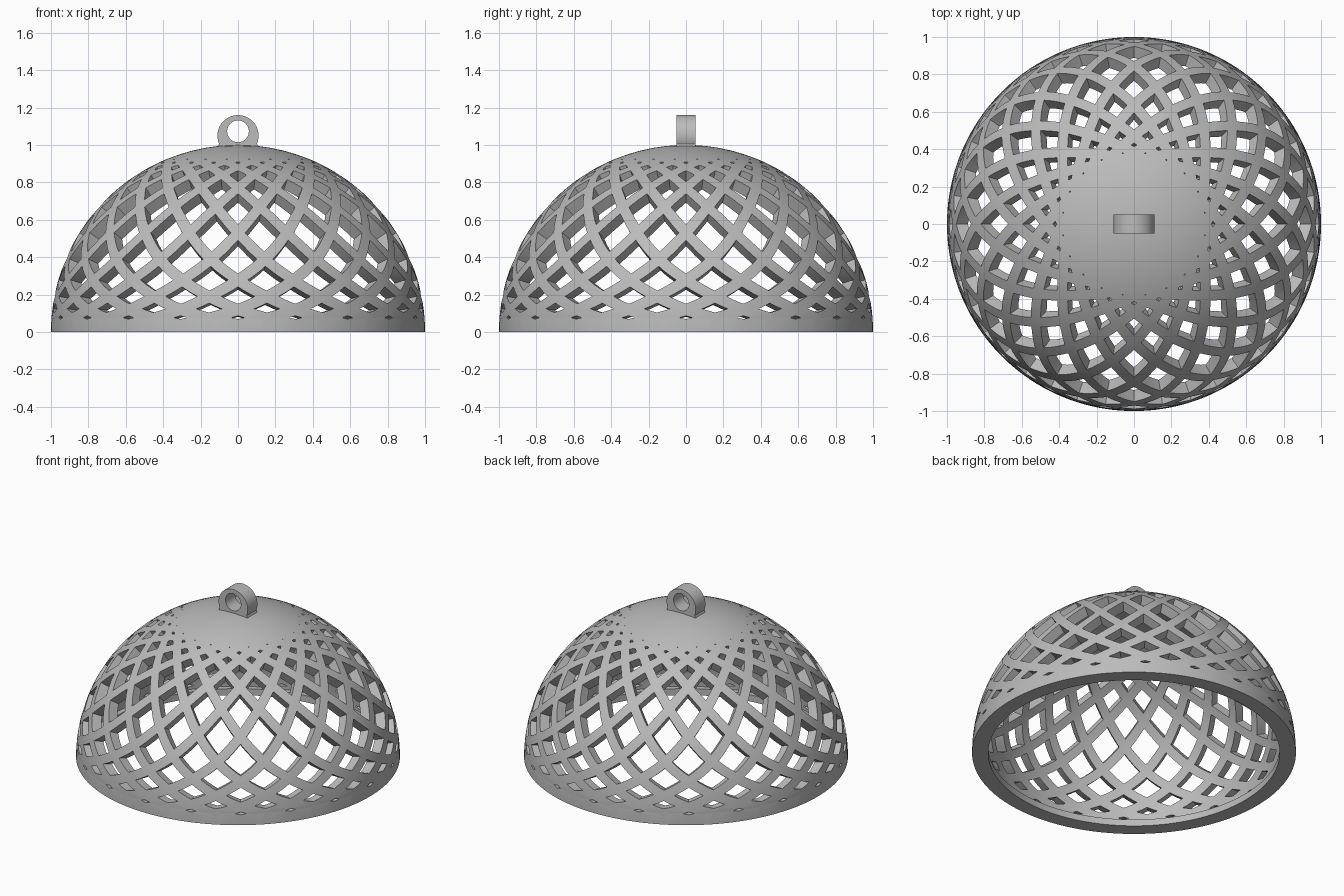
import bpy
import bmesh
from math import sin, cos, pi, radians, hypot, floor

if "Cube" in bpy.data.objects:
    bpy.data.objects.remove(bpy.data.objects["Cube"])

COLUMNS = 20            # openings around the dome
SUB = 4                 # segments per strip between two crossings
STEPS = COLUMNS * SUB * 2
HALF_STRIP = 0.03       # half the strip width
INNER = 0.935           # inner radius of the shell
LIP = 0.9               # inner radius of the thicker rim
# latitude of each row of openings, with one extra row at either end
ROWS = [2.2, 4.2, 6.8, 10.8, 16, 22.8, 32, 42, 50.5, 57.3, 62, 65.2, 67.6, 69.6]
LAST = len(ROWS) - 1

grey = bpy.data.materials.new("matte grey")
grey.use_nodes = True
grey.diffuse_color = (0.5, 0.5, 0.5, 1)
grey.node_tree.nodes["Principled BSDF"].inputs["Base Color"].default_value = (0.5, 0.5, 0.5, 1)


def add_object(name, verts, faces):
    mesh = bpy.data.meshes.new(name)
    mesh.from_pydata(verts, [], faces)
    bm = bmesh.new()
    bm.from_mesh(mesh)
    bmesh.ops.recalc_face_normals(bm, faces=bm.faces)
    bm.to_mesh(mesh)
    bm.free()
    mesh.materials.append(grey)
    obj = bpy.data.objects.new(name, mesh)
    bpy.context.collection.objects.link(obj)
    bpy.ops.object.select_all(action="DESELECT")
    bpy.context.view_layer.objects.active = obj
    obj.select_set(True)
    bpy.ops.object.shade_smooth_by_angle(angle=radians(35))


def latitude(k):
    """Smooth curve through the row latitudes."""
    i = min(max(floor(k), 0), LAST - 1)
    t = k - i
    p1, p2 = ROWS[i], ROWS[i + 1]
    p0 = ROWS[i - 1] if i > 0 else 2 * p1 - p2
    p3 = ROWS[i + 2] if i + 2 <= LAST else 2 * p2 - p1
    return p1 + 0.5 * t * (p2 - p0 + t * (2 * p0 - 5 * p1 + 4 * p2 - p3
                                          + t * (3 * (p1 - p2) + p3 - p0)))


# --- lattice dome: outer skin, collected as shared points on the sphere ---
index, points, skin = {}, [], []


def point(step, lat):
    key = (round(step, 3) % STEPS, round(lat, 4))
    if key not in index:
        a, b = 2 * pi * step / STEPS - pi / 2, radians(lat)
        index[key] = len(points)
        points.append((cos(b) * cos(a), cos(b) * sin(a), sin(b)))
    return index[key]


def add_cell(row, centre):
    """One diamond of the lattice with its opening inset by the strip width."""
    ring = []
    for i in range(SUB):
        ring.append((i, row - 1 + i / SUB))
    for i in range(SUB):
        ring.append((SUB - i, row + i / SUB))
    for i in range(SUB):
        ring.append((-i, row + 1 - i / SUB))
    for i in range(SUB):
        ring.append((i - SUB, row - i / SUB))
    ring = [(s, latitude(k)) for s, k in ring]
    mid = ROWS[row]
    up, down = radians(ROWS[row + 1] - mid), radians(mid - ROWS[row - 1])
    wide = pi / COLUMNS * cos(radians(mid))
    a, b = hypot(wide, up), hypot(wide, down)
    inradius = wide * (up + down) / (a + b)
    heart = mid + (up - inradius * a / wide) * 180 / pi
    scale = max(1 - HALF_STRIP / inradius, 0.08)
    edge = [point(centre + s, lat) for s, lat in ring]
    hole = [point(centre + s * scale, heart + (lat - heart) * scale) for s, lat in ring]
    for i in range(len(ring)):
        j = (i + 1) % len(ring)
        skin.append((edge[i], edge[j], hole[j], hole[i]))


for row in range(1, LAST):
    for column in range(COLUMNS):
        add_cell(row, (2 * column + (row + 1) % 2) * SUB)


# solid rim band below the lattice and solid cap above it
def zigzag(step):
    m = step % (2 * SUB)
    return min(m, 2 * SUB - m) / SUB


def low(step):
    return latitude(zigzag(step))


def high(step):
    return latitude(LAST - 1 + zigzag(step))


levels = [high] + [lambda s, v=v: v for v in (72, 76, 80, 84, 87)]
bands = [(lambda s: 0, low)] + list(zip(levels, levels[1:]))
for bottom, top in bands:
    for s in range(STEPS):
        skin.append((point(s, bottom(s)), point(s + 1, bottom(s + 1)),
                     point(s + 1, top(s + 1)), point(s, top(s))))
for s in range(STEPS):
    skin.append((point(s, 87), point(s + 1, 87), point(0, 90)))

# inner skin, then walls through every opening and along the rim
n = len(points)
verts = points + [(x * INNER, y * INNER, z * INNER) for x, y, z in points]
faces = skin + [tuple(v + n for v in reversed(f)) for f in skin]
edges = {(f[i - 1], f[i]) for f in skin for i in range(len(f))}
faces += [(b, a, a + n, b + n) for a, b in edges if (b, a) not in edges]
add_object("lattice_dome", verts, faces)


# --- loops of points joined into a closed tube ---
def joined_loops(name, loops):
    size, count = len(loops[0]), len(loops)
    quads = []
    for i in range(count):
        for j in range(size):
            k, m = (i + 1) % count, (j + 1) % size
            quads.append((i * size + j, i * size + m, k * size + m, k * size + j))
    add_object(name, [p for loop in loops for p in loop], quads)


def flat_circle(r, z):
    return [(r * cos(2 * pi * i / STEPS), r * sin(2 * pi * i / STEPS), z) for i in range(STEPS)]


def upright_circle(r, y, z):
    return [(r * cos(2 * pi * i / 64), y, z + r * sin(2 * pi * i / 64)) for i in range(64)]


# raised lip thickening the rim on the inside
joined_loops("inner_rim_lip", [flat_circle(INNER, 0), flat_circle(LIP, 0),
                               flat_circle(LIP, 0.045), flat_circle(INNER, 0.045)])

# hanging loop on top, with its slightly flared foot
DEPTH = 0.052
joined_loops("hanging_loop", [upright_circle(0.11, -DEPTH, 1.05),
                              upright_circle(0.11, DEPTH, 1.05),
                              upright_circle(0.058, DEPTH, 1.073),
                              upright_circle(0.058, -DEPTH, 1.073)])
foot_outline = [(-0.11, 0.975), (0.11, 0.975), (0.106, 1.0), (0.098, 1.01),
                (-0.098, 1.01), (-0.106, 1.0)]
m = len(foot_outline)
foot_verts = [(x, y, z) for y in (-DEPTH, DEPTH) for x, z in foot_outline]
foot_faces = [tuple(range(m)), tuple(range(m, 2 * m))]
foot_faces += [(i, (i + 1) % m, (i + 1) % m + m, i + m) for i in range(m)]
add_object("loop_foot", foot_verts, foot_faces)
